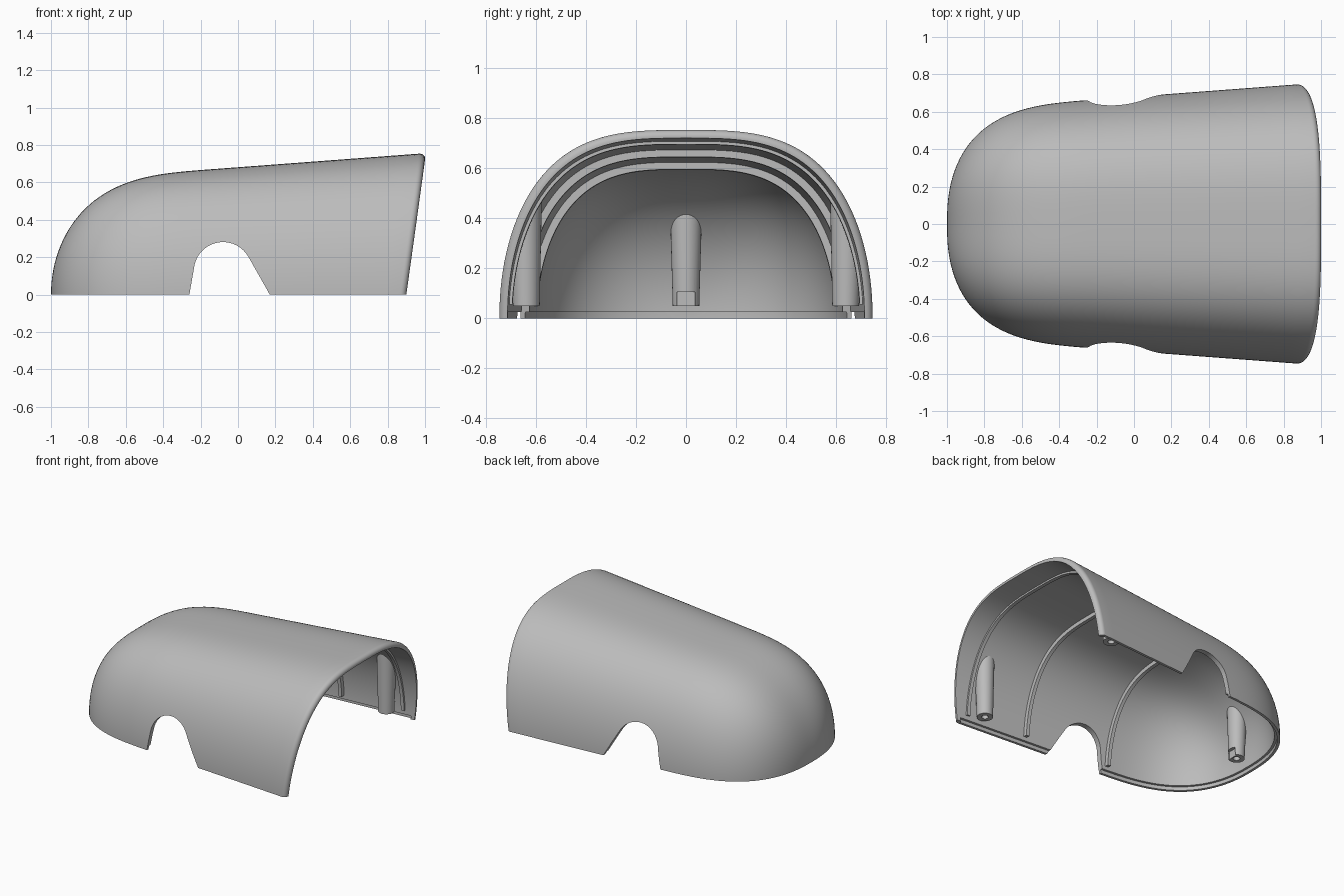
import bpy, bmesh, math
from mathutils import Matrix

if "Cube" in bpy.data.objects:
    bpy.data.objects.remove(bpy.data.objects["Cube"])

grey = bpy.data.materials.new("plain grey")
grey.use_nodes = True
grey.diffuse_color = (0.5, 0.5, 0.5, 1)
grey.node_tree.nodes["Principled BSDF"].inputs["Base Color"].default_value = (0.5, 0.5, 0.5, 1)

WALL, FILLET, END, LEAN = 0.035, 0.033, 0.9, 0.14
BOXY = 3.2  # squareness of the arched cross-section


def taper(x, off, length, p, q):
    """Rounded nose: 0 at the tip, 1 once past the given length."""
    u = 1 - (x + 1 - off) / (length - off)
    return (1 - min(max(u, 0.0), 1.0) ** p) ** (1 / q)


def size(x, off):
    """Half width and height of the hood at x, moved inward by off."""
    r = 0.681 + 0.075 * x - off
    return r * taper(x, off, 0.8, 3.4, 2.4), r * taper(x, off, 0.85, 3.3, 2)


def section(x, off, a, slant=True):
    """Point on the arched cross-section at angle a; the open end leans outward."""
    c, rise = math.cos(a), math.sin(a)
    lean = LEAN * max(0.0, x) / END if slant else 0
    px = x + lean * size(x, off)[1] * rise
    w, h = size(px, off)
    return (px, math.copysign(abs(c) ** (2 / BOXY), c) * w, rise * h)


def roof(x, y, off):
    """Height of the hood above a point."""
    w, h = size(x, off)
    return h * math.sqrt(max(0.0, 1 - (abs(y) / w) ** BOXY))


def finish(name, bm):
    bmesh.ops.remove_doubles(bm, verts=bm.verts, dist=1e-5)
    bmesh.ops.recalc_face_normals(bm, faces=bm.faces)
    me = bpy.data.meshes.new(name)
    bm.to_mesh(me)
    bm.free()
    me.materials.append(grey)
    ob = bpy.data.objects.new(name, me)
    bpy.context.collection.objects.link(ob)
    return ob


def select(ob):
    bpy.ops.object.select_all(action="DESELECT")
    ob.select_set(True)
    bpy.context.view_layer.objects.active = ob


def smooth(ob):
    select(ob)
    bpy.ops.object.shade_smooth_by_angle(angle=math.radians(35))


def cut(ob, cutter):
    cutter.hide_render = True
    mod = ob.modifiers.new("cut", "BOOLEAN")
    mod.operation, mod.solver, mod.object = "DIFFERENCE", "EXACT", cutter
    select(ob)
    bpy.ops.object.modifier_apply(modifier=mod.name)
    bpy.data.objects.remove(cutter)


def bridge(bm, rows, closed=False):
    for r0, r1 in zip(rows, rows[1:]):
        n = len(r0)
        for j in range(n if closed else n - 1):
            k = (j + 1) % n
            bm.faces.new((r0[j], r0[k], r1[k], r1[j]))


def hood(outer, inner, end, fillet, n=48, m=96):
    """Closed wall between two offsets, with a rounded outer edge at the open end."""
    bm = bmesh.new()
    flat = end - fillet
    grids = []
    for off in (outer, inner):
        start = off - 1
        stations = [(start + (flat - start) * (i / n) ** 2, off) for i in range(n + 1)]
        for k in range(1, 8):
            a = k / 7 * math.pi / 2
            drop = fillet * (1 - math.cos(a)) if off == outer else 0
            stations.append((flat + fillet * math.sin(a), off + drop))
        grids.append([[bm.verts.new(section(x, o, math.pi * j / m)) for j in range(m + 1)]
                      for x, o in stations])
    for g in grids:
        bridge(bm, g)
    for j in (0, m):
        bridge(bm, [[row[j] for row in g] for g in grids])
    bridge(bm, [g[-1] for g in grids])
    bmesh.ops.remove_doubles(bm, verts=bm.verts, dist=1e-5)
    bmesh.ops.dissolve_degenerate(bm, edges=bm.edges, dist=1e-6)
    return bm


def prism(name, outline, depth):
    """Outline in x and z, extended across y."""
    bm = bmesh.new()
    sides = [[bm.verts.new((x, y, z)) for x, z in outline] for y in (-depth, depth)]
    bridge(bm, sides, closed=True)
    for s in sides:
        bm.faces.new(s)
    return finish(name, bm)


# Hood wall
shell = finish("hood_shell", hood(0, WALL, END, FILLET))

# Stepped lip along the inside of the bottom edge
bm = hood(0.018, 0.09, 0.87, 0.02)
bmesh.ops.bisect_plane(bm, geom=bm.verts[:] + bm.edges[:] + bm.faces[:],
                       plane_co=(0, 0, 0.045), plane_no=(0, 0, 1), clear_outer=True)
bmesh.ops.holes_fill(bm, edges=[e for e in bm.edges if e.is_boundary])
bmesh.ops.translate(bm, verts=bm.verts, vec=(0, 0, -0.02))
cut(shell, finish("lip_cutter", bm))

# Arched side openings
arch = [(0.225, -0.1), (0.17, 0)]
arch += [(-0.08 + 0.156 * math.cos(math.radians(a)), 0.125 + 0.156 * math.sin(math.radians(a)))
         for a in range(28, 173, 6)]
arch += [(-0.26, 0), (-0.275, -0.1)]
cut(shell, prism("opening_cutter", arch, 1))
smooth(shell)

# Inner ribs
for name, x, depth in (("end_rib", 0.82, 0.012), ("middle_rib", 0.36, 0.028), ("nose_rib", -0.29, 0.028)):
    bm = bmesh.new()
    corners = [(x + dx, off) for dx, off in ((-0.012, WALL - 0.01), (0.012, WALL - 0.01),
                                             (0.012, WALL + depth), (-0.012, WALL + depth))]
    rows = [[bm.verts.new(section(px, off, 0.08 + (math.pi - 0.16) * j / 96, False))
             for px, off in corners] for j in range(97)]
    bridge(bm, rows, closed=True)
    bm.faces.new(rows[0])
    bm.faces.new(rows[-1])
    smooth(finish(name, bm))


# Hollow screw posts that rise into the hood wall
def post(name, cx, cy, n=32):
    bm = bmesh.new()

    def ring(r, z=None):
        pts = [(cx + r * math.cos(2 * math.pi * i / n), cy + r * math.sin(2 * math.pi * i / n))
               for i in range(n)]
        return [bm.verts.new((x, y, roof(x, y, 0.02) if z is None else z)) for x, y in pts]

    rows = [ring(0.022, 0.11), ring(0.022, 0.05), ring(0.053, 0.05), ring(0.062)]
    bridge(bm, rows, closed=True)
    bm.faces.new(rows[0])
    bm.faces.new(rows[-1])
    return finish(name, bm)


for side, y in (("front", -0.638), ("back", 0.638)):
    smooth(post(side + "_post", 0.73, y))

nose_post = post("nose_post", -0.87, 0)
bm = bmesh.new()
bmesh.ops.create_cube(bm, size=1, matrix=Matrix.Translation((-0.815, 0, 0.07)) @ Matrix.Diagonal((0.05, 0.07, 0.07, 1)))
cut(nose_post, finish("notch_cutter", bm))
smooth(nose_post)
